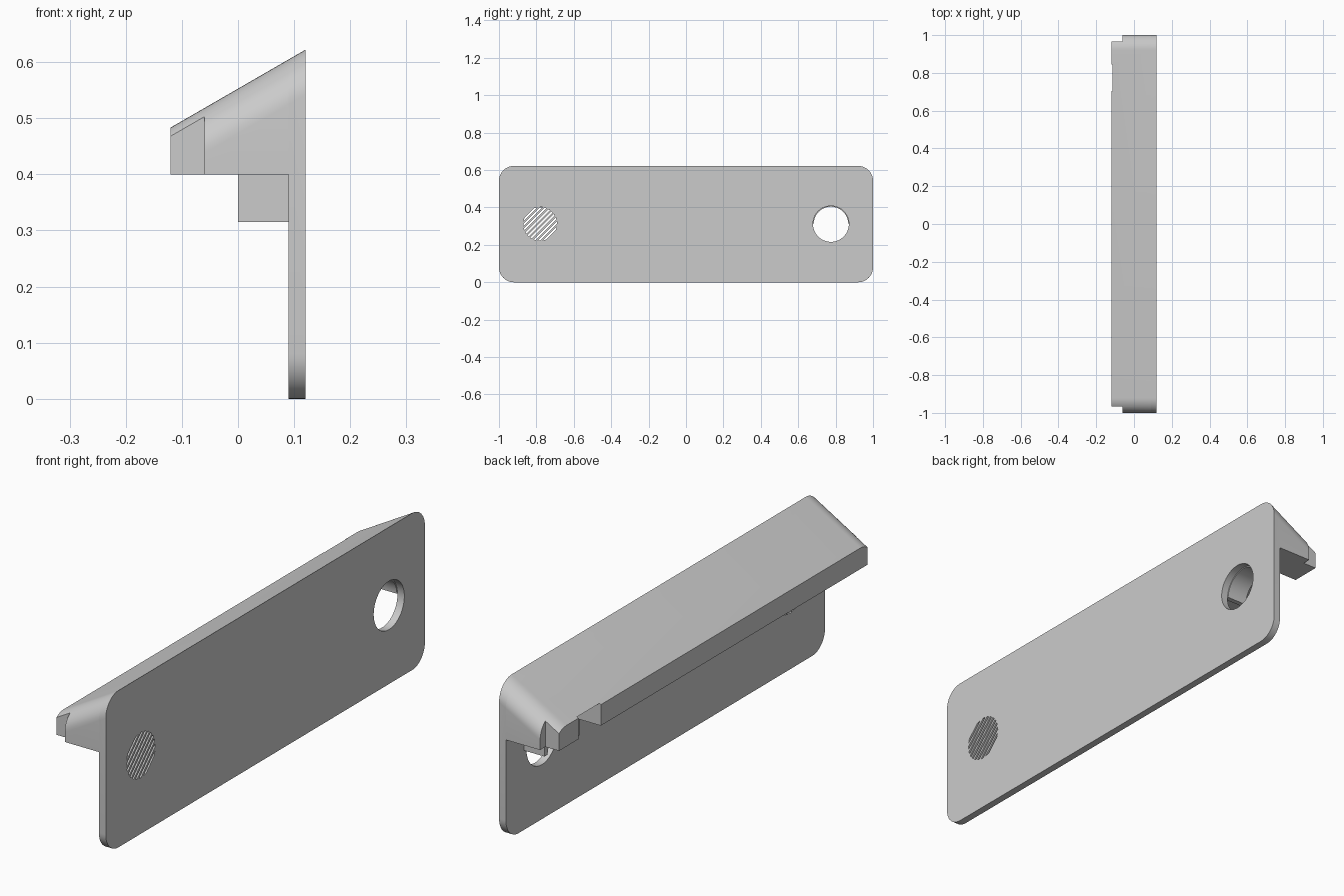
import bpy, bmesh, math

if "Cube" in bpy.data.objects:
    bpy.data.objects.remove(bpy.data.objects["Cube"])

SLOPE = math.tan(math.radians(30))
TOP, RAD = 0.622, 0.08
HOLE_Y, GRILLE_Y, MID_Z = 0.775, -0.78, 0.312

gray = bpy.data.materials.new("light gray")
gray.use_nodes = True
gray.diffuse_color = (0.6, 0.6, 0.6, 1)
gray.node_tree.nodes["Principled BSDF"].inputs["Base Color"].default_value = (0.6, 0.6, 0.6, 1)


def prism(name, outline, x0, x1, sloped=False):
    """Extrude a (y, z) outline along x; sloped lowers its upper part toward -x."""
    bm = bmesh.new()
    rings = []
    for x in (x0, x1):
        drop = (0.12 - x) * SLOPE if sloped else 0
        rings.append([bm.verts.new((x, y, z - (drop if z > 0.5 else 0))) for y, z in outline])
    bm.faces.new(rings[0])
    bm.faces.new(rings[1])
    n = len(outline)
    for i in range(n):
        j = (i + 1) % n
        bm.faces.new((rings[0][i], rings[0][j], rings[1][j], rings[1][i]))
    bmesh.ops.recalc_face_normals(bm, faces=bm.faces)
    mesh = bpy.data.meshes.new(name)
    bm.to_mesh(mesh)
    bm.free()
    mesh.materials.append(gray)
    ob = bpy.data.objects.new(name, mesh)
    bpy.context.collection.objects.link(ob)
    return ob


def arc(cy, cz, r, start, sweep, steps):
    return [(cy + r * math.cos(math.radians(start + sweep * i / steps)),
             cz + r * math.sin(math.radians(start + sweep * i / steps))) for i in range(steps + 1)]


def rect(y0, y1, z0, z1):
    return [(y0, z0), (y1, z0), (y1, z1), (y0, z1)]


def circle(cy, cz, r):
    return arc(cy, cz, r, 0, 360, 64)[:-1]


def cut(target, cutters):
    for c in cutters:
        mod = target.modifiers.new("cut", 'BOOLEAN')
        mod.operation, mod.solver, mod.object = 'DIFFERENCE', 'EXACT', c
        c.hide_render = True
        c.hide_viewport = True
        c.display_type = 'WIRE'


# Outlines sharing the same rounded upper corners
upper = arc(1 - RAD, TOP - RAD, RAD, 0, 90, 12) + arc(RAD - 1, TOP - RAD, RAD, 90, 90, 12)
lower = arc(RAD - 1, RAD, RAD, 180, 90, 12) + arc(1 - RAD, RAD, RAD, 270, 90, 12)
plate = prism("back_plate", upper + lower, 0.09, 0.12, True)
hood = prism("sloped_hood", upper + [(-1, 0.4), (1, 0.4)], -0.12, 0.09, True)
collar = prism("hole_collar", rect(HOLE_Y - 0.112, HOLE_Y + 0.112, 0.315, 0.42), 0, 0.09)

# Round opening, slightly wider in the plate
plate_hole = prism("plate_hole_cutter", circle(HOLE_Y, MID_Z, 0.096), 0.05, 0.2)
bore = prism("bore_cutter", circle(HOLE_Y, MID_Z, 0.092), -0.2, 0.2)

# Diagonal grille slits clipped to a circle
slits = []
GR, COUNT, PITCH = 0.09, 9, 0.0195
for i in range(COUNT):
    mid = (i - (COUNT - 1) / 2) * PITCH
    edges = (mid - PITCH / 4, mid + PITCH / 4)
    pts = []
    for t, sign in zip(edges, (1, -1)):
        half = math.sqrt(max(GR * GR - t * t, 0.0001))
        pts += [(-sign * half, t), (sign * half, t)]
    k = math.sqrt(0.5)
    outline = [(GRILLE_Y + (s - t) * k, MID_Z + (s + t) * k) for s, t in pts]
    slits.append(prism("grille_slit_cutter", outline, 0.05, 0.2))

# Hood end notches and the slot in front of the opening
notches = [prism("end_notch_cutter", rect(min(s * 0.967, s * 1.1), max(s * 0.967, s * 1.1), 0.3, 0.7),
                 -0.2, -0.06) for s in (1, -1)]
slot = prism("slot_cutter", rect(HOLE_Y - 0.07, HOLE_Y + 0.07, 0.3, 0.487), -0.2, 0)

cut(plate, [plate_hole] + slits)
cut(hood, notches + [slot, bore])
cut(collar, [bore])

# Apply the cuts and smooth the rounded corners
for ob in (plate, hood, collar):
    bpy.ops.object.select_all(action='DESELECT')
    ob.select_set(True)
    bpy.context.view_layer.objects.active = ob
    for mod in list(ob.modifiers):
        bpy.ops.object.modifier_apply(modifier=mod.name)
    bpy.ops.object.shade_smooth_by_angle(angle=math.radians(25))

# Remove the used cutters
for c in [plate_hole, bore, slot] + slits + notches:
    bpy.data.objects.remove(c)
